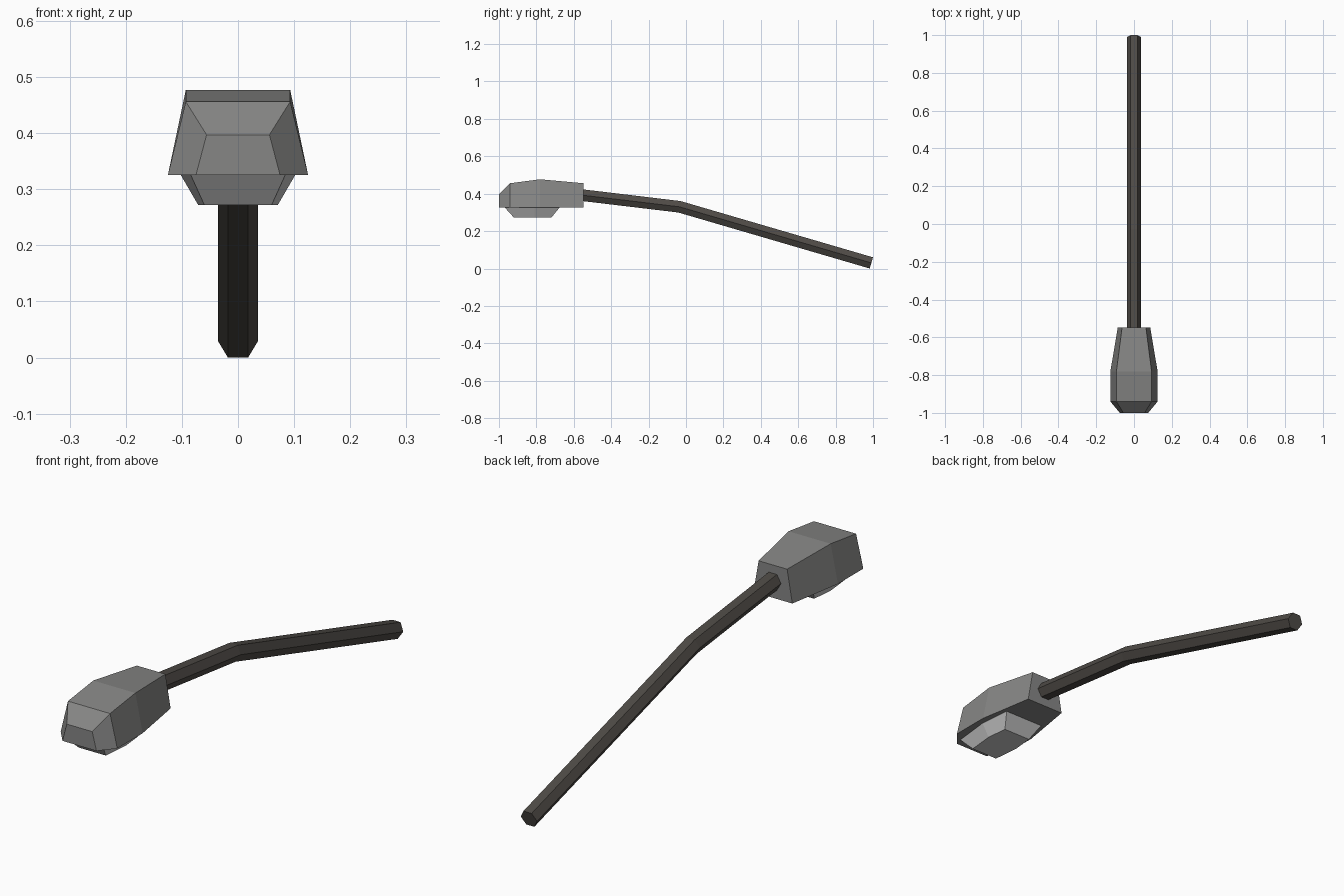
import bpy
import bmesh
import math
from mathutils import Vector

if "Cube" in bpy.data.objects:
    bpy.data.objects.remove(bpy.data.objects["Cube"])


def material(name, colour):
    m = bpy.data.materials.new(name)
    m.diffuse_color = (*colour, 1.0)
    m.use_nodes = True
    m.node_tree.nodes["Principled BSDF"].inputs["Base Color"].default_value = m.diffuse_color
    return m


def loft(name, rings, mat):
    """Skin a row of equal-length point rings and cap both ends."""
    bm = bmesh.new()
    loops = [[bm.verts.new(p) for p in ring] for ring in rings]
    n = len(loops[0])
    for a, b in zip(loops, loops[1:]):
        for i in range(n):
            j = (i + 1) % n
            bm.faces.new((a[i], a[j], b[j], b[i]))
    bm.faces.new(loops[0])
    bm.faces.new(loops[-1])
    bmesh.ops.recalc_face_normals(bm, faces=bm.faces)
    mesh = bpy.data.meshes.new(name)
    bm.to_mesh(mesh)
    bm.free()
    mesh.materials.append(mat)
    obj = bpy.data.objects.new(name, mesh)
    bpy.context.collection.objects.link(obj)
    return obj


housing_grey = material("housing grey", (0.24, 0.24, 0.235))
lens_grey = material("pale lens", (0.58, 0.58, 0.58))
pole_brown = material("dark pole", (0.078, 0.07, 0.062))

# Lamp housing: trapezoid sections from front to back
BASE = 0.325
sections = [  # y, bottom half width, top half width, top height
    (-1.00, 0.075, 0.056, 0.397),
    (-0.94, 0.125, 0.093, 0.456),
    (-0.78, 0.125, 0.093, 0.477),
    (-0.548, 0.086, 0.063, 0.456),
]
loft("lamp_housing",
     [[(-b, y, BASE), (b, y, BASE), (t, y, z), (-t, y, z)]
      for y, b, t, z in sections],
     housing_grey)


# Lens: tapered six-sided plate under the housing
def lens_ring(z, front, mid, back):
    half = [front, mid, back]  # (y, half width)
    return ([(w, y, z) for y, w in half] +
            [(-w, y, z) for y, w in reversed(half)])


loft("lamp_lens",
     [lens_ring(0.327, (-0.97, 0.085), (-0.81, 0.103), (-0.675, 0.09)),
      lens_ring(0.272, (-0.92, 0.060), (-0.81, 0.071), (-0.72, 0.062))],
     lens_grey)

# Pole: hexagonal bar along a bent path, mitred at the bend
path = [Vector(p) for p in ((0, -0.57, 0.394), (0, -0.035, 0.33), (0, 0.991, 0.030))]
RADIUS = 0.036
dirs = [(b - a).normalized() for a, b in zip(path, path[1:])]
tangents = [dirs[0], (dirs[0] + dirs[1]).normalized(), dirs[1]]
rings = []
for p, t in zip(path, tangents):
    up = Vector((1, 0, 0)).cross(t)
    rings.append([p + Vector((1, 0, 0)) * RADIUS * math.cos(k * math.pi / 3)
                  + up * RADIUS * math.sin(k * math.pi / 3) for k in range(6)])
loft("lamp_pole", rings, pole_brown)
